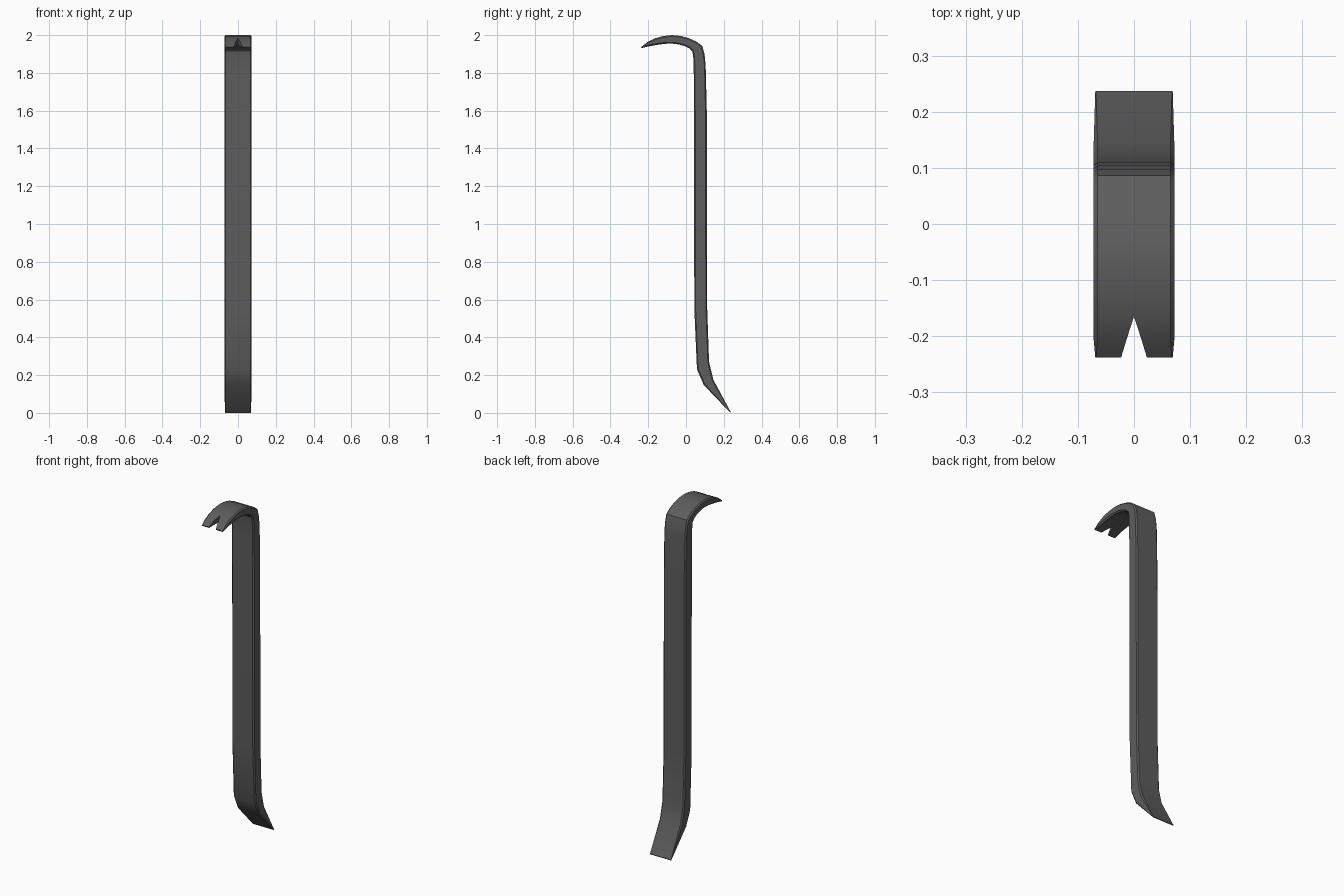
import bpy, bmesh

if "Cube" in bpy.data.objects:
    bpy.data.objects.remove(bpy.data.objects["Cube"])

W = 0.072       # half width
CH = 0.007      # edge chamfer

# Side profile as paired stations, claw tip to chisel tip:
# (outer y, outer z, inner y, inner z)
stations = [
    (-0.238, 1.936, -0.236, 1.931),
    (-0.205, 1.963, -0.203, 1.939),
    (-0.165, 1.983, -0.160, 1.947),
    (-0.120, 1.995, -0.115, 1.954),
    (-0.075, 2.000, -0.075, 1.955),
    (-0.030, 1.996, -0.040, 1.951),
    (0.015, 1.984, -0.005, 1.941),
    (0.055, 1.966, 0.020, 1.928),
    (0.086, 1.943, 0.034, 1.912),
    (0.098, 1.900, 0.040, 1.870),
    (0.104, 1.840, 0.041, 1.800),
    (0.110, 1.600, 0.042, 1.600),
    (0.112, 0.560, 0.044, 0.550),
    (0.122, 0.270, 0.058, 0.230),
    (0.145, 0.175, 0.094, 0.148),
    (0.237, 0.004, 0.235, 0.000),
]
notch = [0.023, 0.013, 0.0]   # half gap of the claw slot at the first stations

bm = bmesh.new()


def section(i):
    """Half cross-section with chamfered outer corners."""
    oy, oz, iy, iz = stations[i]
    n = notch[i] if i < len(notch) else 0.0
    t = ((oy - iy) ** 2 + (oz - iz) ** 2) ** 0.5
    c = min(CH, t * 0.3)
    w = W - 0.003 if i in (0, len(stations) - 1) else W
    k = c / t

    def pt(x, f):
        return bm.verts.new((x, oy + (iy - oy) * f, oz + (iz - oz) * f))
    return [pt(n, 0), pt(w - c, 0), pt(w, k), pt(w, 1 - k), pt(w - c, 1), pt(n, 1)]


rings = [section(i) for i in range(len(stations))]
for i in range(len(rings) - 1):
    a, b = rings[i], rings[i + 1]
    for j in range(5):
        bm.faces.new((a[j], a[j + 1], b[j + 1], b[j]))
    if i < len(notch) - 1:                       # slot wall
        bm.faces.new((a[5], a[0], b[0], b[5]))
bm.faces.new(rings[0])
bm.faces.new(rings[-1])

# Mirror the half bar
geom = bm.verts[:] + bm.edges[:] + bm.faces[:]
dup = bmesh.ops.duplicate(bm, geom=geom)
for v in dup["geom"]:
    if isinstance(v, bmesh.types.BMVert):
        v.co.x *= -1
bmesh.ops.remove_doubles(bm, verts=bm.verts[:], dist=0.0002)
bmesh.ops.recalc_face_normals(bm, faces=bm.faces[:])

mesh = bpy.data.meshes.new("pry_bar")
bm.to_mesh(mesh)
bm.free()
bar = bpy.data.objects.new("pry_bar", mesh)
bpy.context.collection.objects.link(bar)

steel = bpy.data.materials.new("dark steel")
steel.diffuse_color = (0.11, 0.11, 0.11, 1)
steel.use_nodes = True
steel.node_tree.nodes["Principled BSDF"].inputs["Base Color"].default_value = steel.diffuse_color
mesh.materials.append(steel)

bpy.context.view_layer.objects.active = bar
bar.select_set(True)
bpy.ops.object.shade_smooth_by_angle(angle=0.52)
